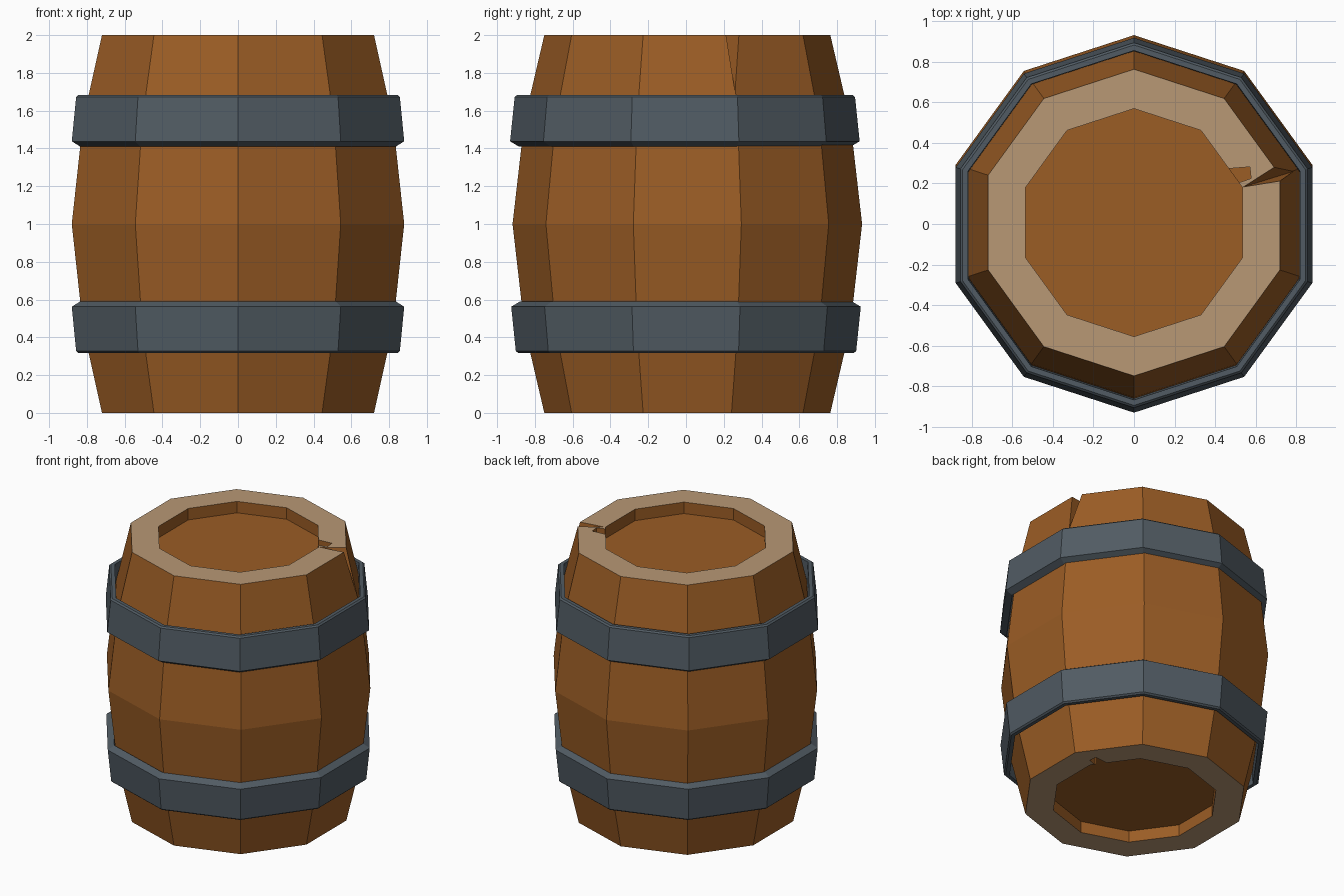
import bpy, bmesh, math
from mathutils import Vector

if "Cube" in bpy.data.objects:
    bpy.data.objects.remove(bpy.data.objects["Cube"])

SIDES = 10
COS = math.cos(math.pi / SIDES)   # profile values are flat-side half widths seen from the front


def material(name, rgb):
    m = bpy.data.materials.new(name)
    m.diffuse_color = (*rgb, 1.0)
    m.use_nodes = True
    m.node_tree.nodes["Principled BSDF"].inputs["Base Color"].default_value = m.diffuse_color
    return m


wood = material("brown wood", (0.328, 0.109, 0.0185))
cut_wood = material("pale end wood", (0.479, 0.314, 0.178))
iron = material("dark iron", (0.082, 0.105, 0.125))


def add_object(name, bm, mats):
    bmesh.ops.recalc_face_normals(bm, faces=bm.faces[:])
    me = bpy.data.meshes.new(name)
    bm.to_mesh(me)
    bm.free()
    for m in mats:
        me.materials.append(m)
    ob = bpy.data.objects.new(name, me)
    bpy.context.collection.objects.link(ob)
    return ob


def lathe(profile, dy, closed):
    """Ten-sided solid from a (half width, z) profile; closed makes a ring, otherwise ends are capped."""
    bm = bmesh.new()
    rings = []
    for w, z in profile:
        r = w / COS
        rings.append([bm.verts.new((r * math.cos(a), r * math.sin(a) + dy, z))
                      for a in (math.pi / 2 + 2 * math.pi * i / SIDES for i in range(SIDES))])
    n = len(rings)
    for k in range(n if closed else n - 1):
        a, b = rings[k], rings[(k + 1) % n]
        for i in range(SIDES):
            j = (i + 1) % SIDES
            bm.faces.new((a[i], a[j], b[j], b[i]))
    if not closed:
        bm.faces.new(rings[0])
        bm.faces.new(rings[-1])
    return bm


def hull_cutter(name, points):
    bm = bmesh.new()
    for p in points:
        bm.verts.new(p)
    res = bmesh.ops.convex_hull(bm, input=bm.verts[:])
    loose = [v for v in bm.verts if not v.link_faces]
    bmesh.ops.delete(bm, geom=loose, context='VERTS')
    ob = add_object(name, bm, [wood])
    ob.hide_render = True
    return ob


# Barrel body with recessed lids at both ends
half = [(0.88, 1.0), (0.82, 1.55), (0.72, 2.0), (0.535, 2.0), (0.535, 1.915)]
profile = [(w, 2 - z) for w, z in reversed(half[1:])] + half
bm = lathe(profile, 0.007, False)
bm.normal_update()
for f in bm.faces:
    c = f.calc_center_median()
    if abs(f.normal.z) > 0.9 and abs(c.z - 1) > 0.98:
        f.material_index = 1
barrel = add_object("barrel_body", bm, [wood, cut_wood])

# Split in the rim: a wedge running from the inner corner down to the upper hoop
A = Vector((0.540, 0.183, 2.0))
B = Vector((0.720, 0.212, 2.0))
C = Vector((0.687, 0.277, 2.0))
D = Vector((0.815, 0.268, 1.67))
up = (A - D) * 0.5
B2, C2 = A + (B - A) * 2, A + (C - A) * 2
cutters = [hull_cutter("split_cutter",
                       [A + up, A + (D - A) * 1.05, B2, C2, B2 + up, C2 + up])]

# Small chips on the inner rim edge, top and bottom
chip = [(0.45, 0.272), (0.572, 0.282), (0.578, 0.225), (0.52, 0.205)]
for label, z0, z1 in (("top", 1.93, 2.05), ("bottom", -0.05, 0.07)):
    cutters.append(hull_cutter("chip_cutter_" + label,
                               [(x, y, z) for x, y in chip for z in (z0, z1)]))

for cutter in cutters:
    mod = barrel.modifiers.new("cut", 'BOOLEAN')
    mod.operation = 'DIFFERENCE'
    mod.solver = 'EXACT'
    mod.object = cutter
    bpy.context.view_layer.objects.active = barrel
    bpy.ops.object.modifier_apply(modifier=mod.name)
    bpy.data.objects.remove(cutter, do_unlink=True)

# Iron hoops, the lower one mirrored about mid height
hoop = [(0.836, 1.41), (0.88, 1.438), (0.857, 1.672), (0.846, 1.682), (0.82, 1.682), (0.812, 1.45)]
add_object("upper_hoop", lathe(hoop, -0.006, True), [iron])
add_object("lower_hoop", lathe([(w, 2 - z) for w, z in hoop], 0.0, True), [iron])
